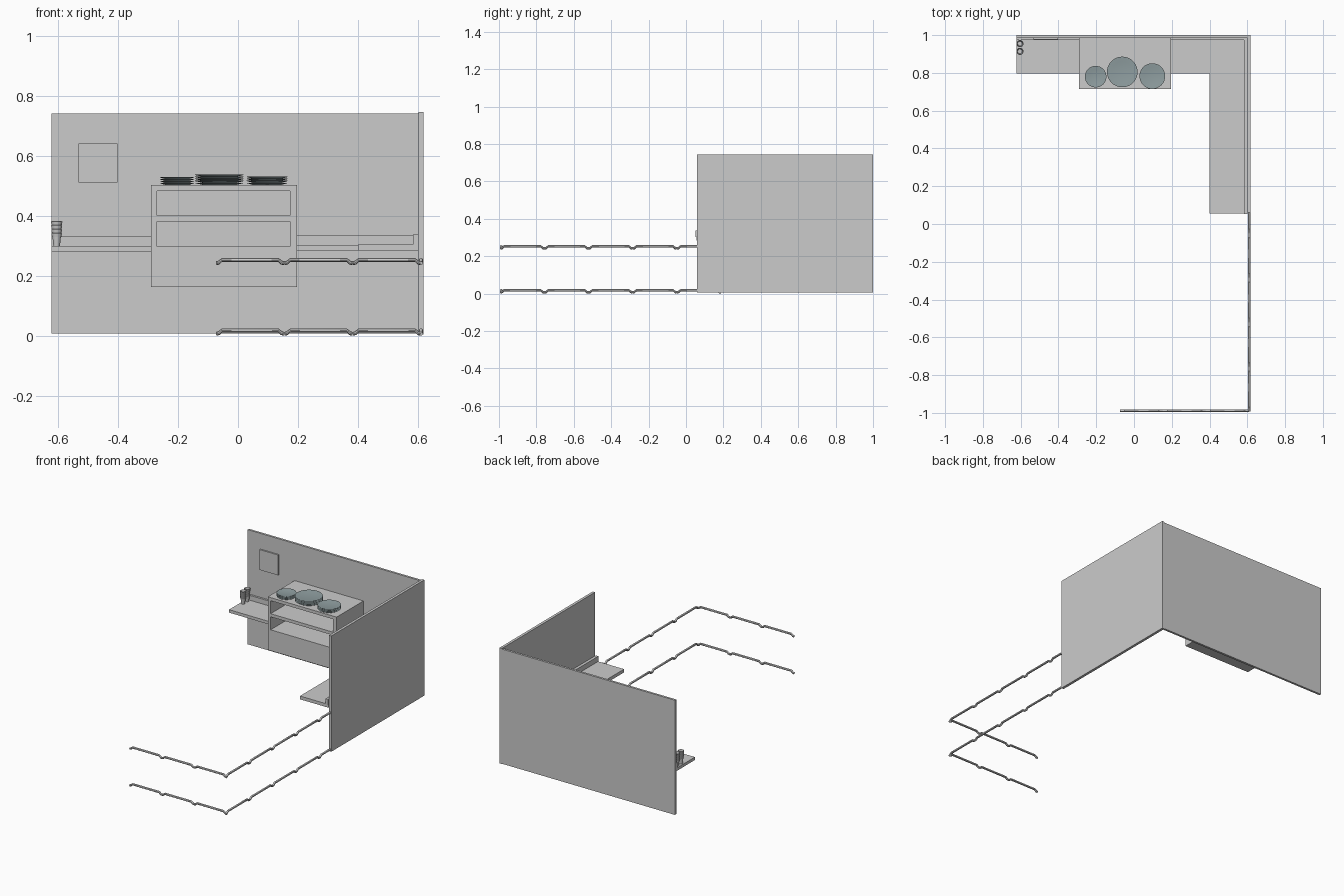
import bpy, bmesh, math
from mathutils import Vector

cube = bpy.data.objects.get("Cube")
if cube:
    bpy.data.objects.remove(cube, do_unlink=True)


def material(name, rgb):
    m = bpy.data.materials.new(name)
    m.use_nodes = True
    m.diffuse_color = (*rgb, 1)
    m.node_tree.nodes["Principled BSDF"].inputs["Base Color"].default_value = (*rgb, 1)
    return m


GREY = material("light grey", (0.60, 0.60, 0.60))
PLATE = material("blue grey china", (0.275, 0.342, 0.352))


def finish(name, bm, mat, smooth=False):
    bmesh.ops.recalc_face_normals(bm, faces=bm.faces)
    me = bpy.data.meshes.new(name)
    bm.to_mesh(me)
    bm.free()
    me.materials.append(mat)
    ob = bpy.data.objects.new(name, me)
    bpy.context.collection.objects.link(ob)
    if smooth:
        bpy.ops.object.select_all(action="DESELECT")
        ob.select_set(True)
        bpy.context.view_layer.objects.active = ob
        bpy.ops.object.shade_smooth_by_angle(angle=math.radians(35))
    return ob


def box_mesh(x0, x1, y0, y1, z0, z1):
    bm = bmesh.new()
    bmesh.ops.create_cube(bm, size=1)
    for v in bm.verts:
        v.co = ((x0 + x1) / 2 + v.co.x * (x1 - x0),
                (y0 + y1) / 2 + v.co.y * (y1 - y0),
                (z0 + z1) / 2 + v.co.z * (z1 - z0))
    return bm


def box(name, *dims):
    return finish(name, box_mesh(*dims), GREY)


def lathe(name, profile, centre, mat, sides=32):
    """Turn a (radius, height) profile around a vertical axis, capping both ends."""
    bm = bmesh.new()
    rings = []
    for r, z in profile:
        rings.append([bm.verts.new((centre[0] + r * math.cos(2 * math.pi * i / sides),
                                    centre[1] + r * math.sin(2 * math.pi * i / sides),
                                    centre[2] + z)) for i in range(sides)])
    for a, b in zip(rings, rings[1:]):
        for i in range(sides):
            j = (i + 1) % sides
            bm.faces.new((a[i], a[j], b[j], b[i]))
    bm.faces.new(rings[0][::-1])
    bm.faces.new(rings[-1])
    return finish(name, bm, mat, True)


# Walls and the flat panel hung on the back wall
box("back_wall", -0.622, 0.601, 0.986, 1.0, 0.007, 0.74)
box("side_wall", 0.601, 0.618, 0.06, 1.0, 0.005, 0.745)
box("wall_panel", -0.532, -0.402, 0.977, 0.986, 0.51, 0.64)

# Counters with raised lips along the walls
box("back_counter_left", -0.622, -0.29, 0.798, 0.986, 0.281, 0.30)
box("back_counter_right", 0.197, 0.601, 0.798, 0.986, 0.284, 0.303)
box("side_counter", 0.40, 0.601, 0.055, 0.798, 0.284, 0.305)
box("back_lip_left", -0.622, -0.29, 0.973, 0.986, 0.30, 0.331)
box("back_lip_right", 0.197, 0.583, 0.973, 0.986, 0.303, 0.335)
box("side_lip", 0.583, 0.601, 0.052, 0.986, 0.303, 0.338)

# Shelf cabinet: cut the front into a grid, then push two openings inward
bm = box_mesh(-0.29, 0.197, 0.715, 0.986, 0.163, 0.503)
cuts = [((x, 0, 0), (1, 0, 0)) for x in (-0.27, 0.173)]
cuts += [((0, 0, z), (0, 0, 1)) for z in (0.297, 0.38, 0.40, 0.483)]
for co, no in cuts:
    bmesh.ops.bisect_plane(bm, geom=bm.verts[:] + bm.edges[:] + bm.faces[:],
                           plane_co=co, plane_no=no)
bm.normal_update()
openings = []
for f in bm.faces:
    c = f.calc_center_median()
    if f.normal.y < -0.9 and -0.27 < c.x < 0.173 and (
            0.297 < c.z < 0.38 or 0.40 < c.z < 0.483):
        openings.append(f)
new = bmesh.ops.extrude_discrete_faces(bm, faces=openings)["faces"]
bmesh.ops.translate(bm, verts=list({v for f in new for v in f.verts}), vec=(0, 0.255, 0))
bmesh.ops.dissolve_limit(bm, angle_limit=0.01, verts=bm.verts[:], edges=bm.edges[:])
finish("shelf_cabinet", bm, GREY)

# Stacks of plates on the cabinet
stacks = (("small", -0.203, 0.78, 0.057, 4, 0.0065),
          ("large", -0.062, 0.805, 0.081, 5, 0.0068),
          ("medium", 0.097, 0.783, 0.068, 4, 0.0068))
for label, x, y, r, count, step in stacks:
    profile = []
    for k in range(count):
        z = k * step
        profile += [(r * 0.70, z), (r * 0.97, z + step * 0.72), (r, z + step)]
    profile += [(r * 0.95, count * step), (r * 0.68, count * step - 0.004)]
    lathe(label + "_plate_stack", profile, (x, y, 0.503), PLATE, 40)

# Two stacks of nested cups at the end of the counter
cup = [(0.011, 0.0), (0.014, 0.030)]
for k in range(4):
    z = 0.030 + k * 0.013
    cup += [(0.0155 + k * 0.0005, z), (0.0175 + k * 0.0005, z + 0.011),
            (0.015 + k * 0.0005, z + 0.013)]
cup += [(0.012, 0.050)]
for i, y in enumerate((0.955, 0.914)):
    lathe("cup_stack_%d" % (i + 1), cup, (-0.604, y, 0.30), GREY, 16)


# Rails: round bars whose ends bend down at each joint
def rail_bar(name, start, end, radius=0.0068):
    a, b = Vector(start), Vector(end)
    d = (b - a).normalized()
    low = Vector((0, 0, -0.011))
    pts = [a + low, a + d * 0.008 + low * 0.9, a + d * 0.020,
           b - d * 0.020, b - d * 0.008 + low * 0.9, b + low]
    side = d.cross(Vector((0, 0, 1)))
    bm = bmesh.new()
    rings = []
    for i, p in enumerate(pts):
        t = (pts[min(i + 1, 5)] - pts[max(i - 1, 0)]).normalized()
        up = side.cross(t)
        rings.append([bm.verts.new(p + radius * (side * math.cos(q) + up * math.sin(q)))
                      for q in (2 * math.pi * k / 10 for k in range(10))])
    for r, s in zip(rings, rings[1:]):
        for i in range(10):
            j = (i + 1) % 10
            bm.faces.new((r[i], r[j], s[j], s[i]))
    bm.faces.new(rings[0][::-1])
    bm.faces.new(rings[-1])
    finish(name, bm, GREY, True)


for level, z in (("lower", 0.018), ("upper", 0.253)):
    for i in range(3):
        x = -0.073 + i * 0.2275
        rail_bar("%s_front_rail_%d" % (level, i + 1), (x, -0.988, z), (x + 0.2275, -0.988, z))
    for i in range(5):
        y = -0.993 + i * 0.236
        rail_bar("%s_side_rail_%d" % (level, i + 1), (0.6095, y, z), (0.6095, y + 0.236, z))
